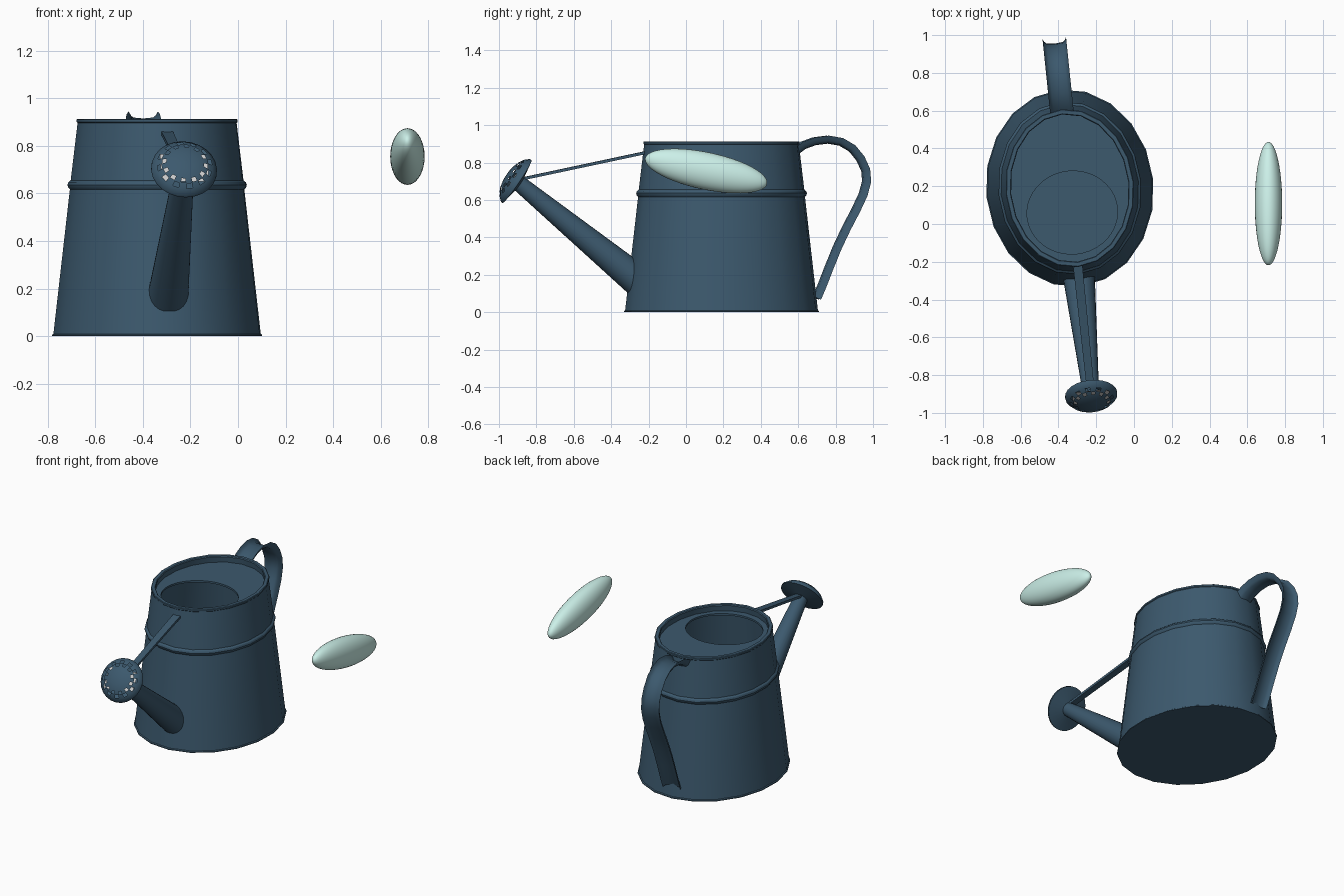
import bpy, bmesh
from math import sin, cos, pi, radians
from mathutils import Matrix, Vector

if "Cube" in bpy.data.objects:
    bpy.data.objects.remove(bpy.data.objects["Cube"])

# The can is turned slightly about its own vertical axis
CX, CY = -0.34, 0.19
CAN = Matrix.Translation((CX, CY, 0)) @ Matrix.Rotation(radians(5.9), 4, 'Z') @ Matrix.Translation((0, -CY, 0))


def material(name, rgb):
    m = bpy.data.materials.new(name)
    m.diffuse_color = (*rgb, 1)
    m.use_nodes = True
    m.node_tree.nodes["Principled BSDF"].inputs["Base Color"].default_value = m.diffuse_color
    return m


BLUE = material("blue_metal", (0.045, 0.1, 0.155))
MINT = material("pale_mint", (0.6, 0.87, 0.81))


def loft(name, rings, closed=True, caps=(False, False), loop=False, mat=BLUE, edit=None, angle=40):
    """Skin a list of equal-length point rings with quads."""
    bm = bmesh.new()
    rows = [[bm.verts.new(p) for p in r] for r in rings]
    n = len(rows[0])
    bands = []
    pairs = list(zip(rows, rows[1:])) + ([(rows[-1], rows[0])] if loop else [])
    for a, b in pairs:
        bands.append([bm.faces.new((a[i], a[(i + 1) % n], b[(i + 1) % n], b[i]))
                      for i in range(n if closed else n - 1)])
    if caps[0]:
        bm.faces.new(rows[0])
    if caps[1]:
        bm.faces.new(rows[-1])
    bmesh.ops.recalc_face_normals(bm, faces=bm.faces)
    if edit:
        edit(bm, bands)
    me = bpy.data.meshes.new(name)
    bm.to_mesh(me)
    bm.free()
    ob = bpy.data.objects.new(name, me)
    bpy.context.collection.objects.link(ob)
    ob.matrix_world = CAN
    if mat:
        me.materials.append(mat)
    bpy.ops.object.select_all(action='DESELECT')
    ob.select_set(True)
    bpy.context.view_layer.objects.active = ob
    bpy.ops.object.shade_smooth_by_angle(angle=radians(angle))
    return ob


def oval(rx, ry, y, z, n):
    return [(rx * cos(2 * pi * i / n), y + ry * sin(2 * pi * i / n), z) for i in range(n)]


def disc(c, axis, r, n):
    """Circle around an axis lying in the yz plane."""
    u, v = Vector((1, 0, 0)), axis.cross(Vector((1, 0, 0)))
    return [c + r * (u * cos(2 * pi * i / n) + v * sin(2 * pi * i / n)) for i in range(n)]


# Tapered oval body with foot lip, bead, rolled rim and inner wall
profile = [(.444, 0), (.444, .006), (.438, .01), (.3685, .617), (.376, .625), (.379, .636),
           (.375, .647), (.365, .655), (.336, .896), (.34, .9), (.34, .91), (.336, .913),
           (.316, .913), (.312, .907), (.316, .87), (.327, .86), (.427, .012)]
loft("body", [oval(r, r + .08, CY, z, 20) for r, z in profile], caps=(True, True), angle=30)

# Recessed lid plate with an offset filling hole
loft("lid_plate", [oval(.325, .405, CY, .87, 40), oval(.24, .22, .06, .87, 40),
                   oval(.24, .22, .06, .858, 40), oval(.325, .405, CY, .858, 40)], loop=True)

# Spout
s0, s1 = Vector((0, -.255, .165)), Vector((0, -.9, .69))
ax = (s1 - s0).normalized()
loft("spout", [disc(s0, ax, .086, 24), disc(s1, ax, .043, 24)])

# Sprinkler rose: shallow cone back, domed face, two staggered rings of holes
rc, rn = Vector((0, -.912, .70)), Vector((0, -.83, .56)).normalized()


def punch(bm, bands):
    faces = [f for k, b in enumerate(bands[3:5]) for f in b[k::2]]
    bmesh.ops.inset_individual(bm, faces=faces, thickness=.003)
    bmesh.ops.delete(bm, geom=faces, context='FACES')


rose = [(.04, -.022), (.139, -.003), (.138, .008), (.118, .03), (.098, .043),
        (.078, .052), (.04, .061), (.004, .063)]
loft("rose", [disc(rc + rn * h, rn, r, 24) for r, h in rose], caps=(False, True), edit=punch)

# Pale plate behind the holes
up = rn.cross(Vector((1, 0, 0)))
if up.z < 0:
    up = -up
loft("rose_inner_plate", [[rc + rn * .016 + up * t + Vector((x, 0, 0)) for x in (-.1, .1)]
                          for t in (-.07, .065)], closed=False, mat=None)

# Flat stay from body rim to rose
def bar(y, z, w, t):
    return [(-w, y, z - t), (w, y, z - t), (w, y, z + t), (-w, y, z + t)]


loft("spout_stay", [bar(-.2, .857, .025, .008), bar(-.885, .712, .02, .008)], caps=(True, True))

# Strap handle with a shallow channel section
path = [Vector(p) for p in ((.59, .862), (.63, .893), (.69, .915), (.76, .924), (.83, .912), (.89, .877),
                            (.935, .822), (.963, .76), (.968, .70), (.95, .63), (.91, .545),
                            (.86, .45), (.81, .345), (.765, .235), (.73, .145), (.70, .075))]
section = [(-.0625, .02), (-.055, .006), (-.042, -.005), (0, -.009), (.042, -.005), (.055, .006), (.0625, .02)]
rings = []
for i, p in enumerate(path):
    t = (path[min(i + 1, len(path) - 1)] - path[max(i - 1, 0)]).normalized()
    out = Vector((-t.y, t.x))
    rings.append([(w, p.x + out.x * o, p.y + out.y * o)
                  for w, o in section + [(w * .9, o - .014) for w, o in section[::-1]]])
loft("handle", rings, caps=(True, True))

# Floating pale ellipsoid beside the can
bpy.ops.mesh.primitive_uv_sphere_add(segments=32, ring_count=24, radius=1)
ob = bpy.context.object
ob.name = "ellipsoid"
ob.data.materials.append(MINT)
ob.matrix_world = (Matrix.Translation((.712, .108, .755)) @ Matrix.Rotation(radians(-11.8), 4, 'X')
                   @ Matrix.Diagonal((.0725, .333, .1, 1)) @ Matrix.Rotation(radians(90), 4, 'X'))
bpy.ops.object.shade_smooth_by_angle(angle=radians(40))
